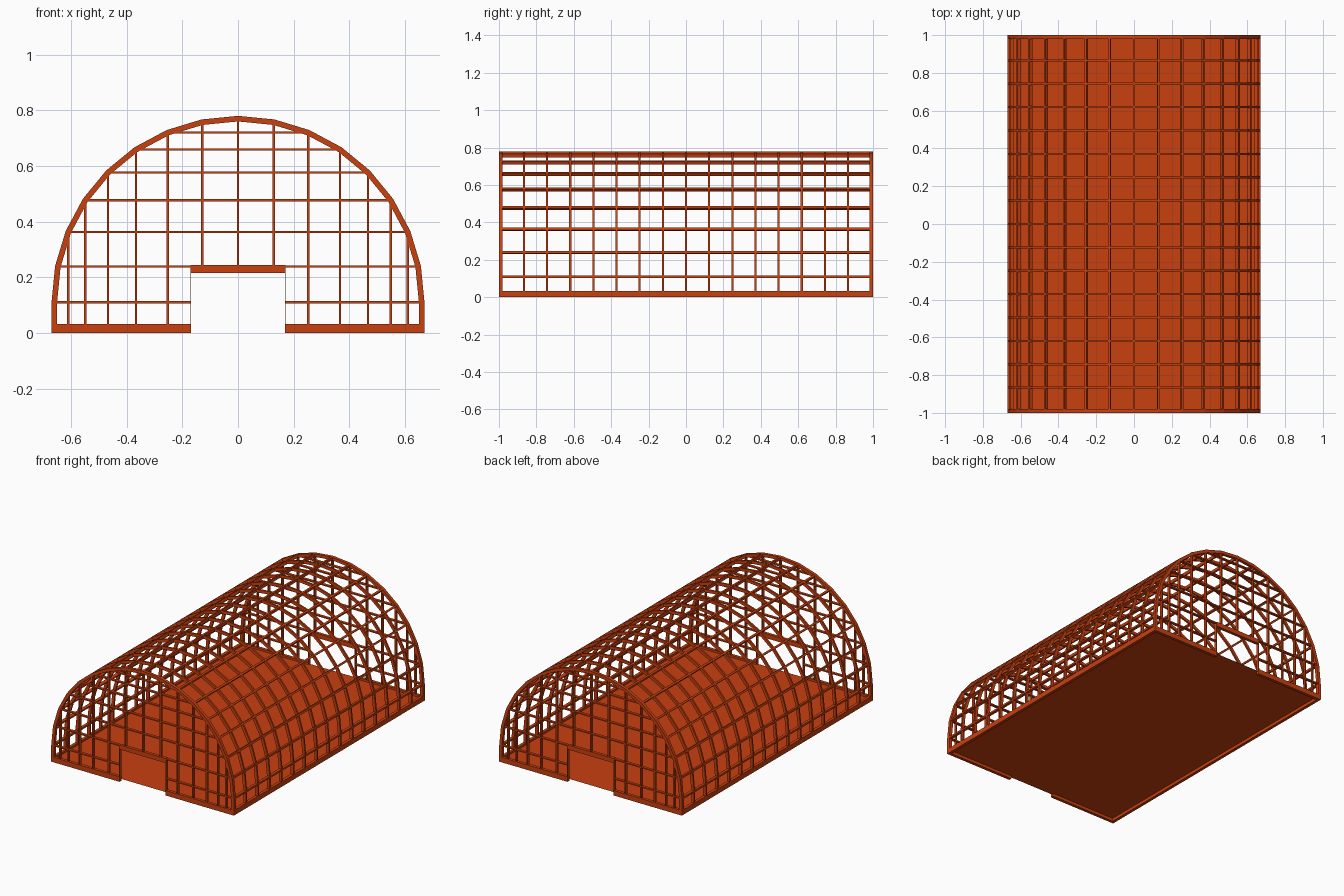
import bpy, bmesh, math
from mathutils import Matrix, Vector

if "Cube" in bpy.data.objects:
    bpy.data.objects.remove(bpy.data.objects["Cube"])

R_OUT, R_IN, R_MID = 0.67, 0.65, 0.66
CZ = 0.11            # height of the arch centre
N = 16               # arch segments
STEP = math.pi / N
Y_END = 0.99
DOOR = 0.17
BASE_H = 0.033

mat = bpy.data.materials.new("orange_frame")
mat.diffuse_color = (0.58, 0.052, 0.005, 1)
mat.use_nodes = True
mat.node_tree.nodes["Principled BSDF"].inputs["Base Color"].default_value = mat.diffuse_color


def finish(bm, name):
    me = bpy.data.meshes.new(name)
    bmesh.ops.recalc_face_normals(bm, faces=bm.faces)
    bm.to_mesh(me)
    bm.free()
    me.materials.append(mat)
    ob = bpy.data.objects.new(name, me)
    bpy.context.collection.objects.link(ob)
    return ob


def box(bm, centre, size, angle=0.0):
    m = (Matrix.Translation(Vector(centre)) @ Matrix.Rotation(angle, 4, 'Y')
         @ Matrix.Diagonal((*size, 1)))
    bmesh.ops.create_cube(bm, size=1, matrix=m)


def span(bm, x0, x1, y0, y1, z0, z1):
    box(bm, ((x0 + x1) / 2, (y0 + y1) / 2, (z0 + z1) / 2),
        (x1 - x0, y1 - y0, z1 - z0))


def arch_points(r):
    pts = [(-r, 0)]
    for i in range(N + 1):
        a = -math.pi / 2 + i * STEP
        pts.append((r * math.sin(a), CZ + r * math.cos(a)))
    return pts + [(r, 0)]


def arch(bm, y, width):
    # closed four-sided strip swept along the arch profile
    loops = []
    for r, dy in ((R_OUT, -1), (R_OUT, 1), (R_IN, 1), (R_IN, -1)):
        loops.append([bm.verts.new((x, y + dy * width / 2, z))
                      for x, z in arch_points(r)])
    for j in range(4):
        a, b = loops[j], loops[(j + 1) % 4]
        for i in range(len(a) - 1):
            bm.faces.new((a[i], a[i + 1], b[i + 1], b[i]))
    for i in (0, -1):
        bm.faces.new([l[i] for l in loops])


# Thick rims at both ends
bm = bmesh.new()
for s in (-1, 1):
    arch(bm, s * Y_END, 0.02)
finish(bm, "end_rims")

# Thin arched ribs between the rims
bm = bmesh.new()
for i in range(1, 16):
    arch(bm, -Y_END + i * 2 * Y_END / 16, 0.011)
finish(bm, "arch_ribs")

# Lengthwise bars at every arch corner
bm = bmesh.new()
for i in range(N + 1):
    a = -math.pi / 2 + i * STEP
    box(bm, (R_MID * math.sin(a), 0, CZ + R_MID * math.cos(a)),
        (0.012, 2 * Y_END, 0.019), a)
finish(bm, "long_bars")

# Base bars along the sides
bm = bmesh.new()
for s in (-1, 1):
    box(bm, (s * R_MID, 0, BASE_H / 2), (0.02, 2.0, BASE_H))
finish(bm, "side_base_bars")

# End walls: grid, base, door header and jambs
for s, name in ((-1, "front"), (1, "back")):
    y0, y1 = s * Y_END - 0.01, s * Y_END + 0.01
    g0, g1 = s * Y_END - 0.009, s * Y_END + 0.009
    h = 0.004
    bm = bmesh.new()
    for k in range(-6, 7):
        x = R_MID * math.sin(k * STEP)
        top = CZ + R_MID * math.cos(k * STEP)
        bottom = 0.24 if abs(x) < DOOR else 0.02
        span(bm, x - h, x + h, g0, g1, bottom, top)
    for k in range(2, 9):
        z = CZ + R_MID * math.cos(k * STEP)
        x = R_MID * math.sin(k * STEP)
        if z < 0.2:
            span(bm, -x, -DOOR, g0, g1, z - h, z + h)
            span(bm, DOOR, x, g0, g1, z - h, z + h)
        else:
            span(bm, -x, x, g0, g1, z - h, z + h)
    finish(bm, name + "_wall_grid")

    bm = bmesh.new()
    span(bm, -R_OUT, -DOOR, y0, y1, 0, BASE_H)
    span(bm, DOOR, R_OUT, y0, y1, 0, BASE_H)
    finish(bm, name + "_base_bars")

    bm = bmesh.new()
    span(bm, -DOOR, DOOR, y0, y1, 0.215, 0.245)
    for t in (-1, 1):
        box(bm, (t * DOOR, s * Y_END, 0.122), (0.003, 0.02, 0.244))
    finish(bm, name + "_door_frame")

# Thin floor sheet inside the base bars
bm = bmesh.new()
bmesh.ops.create_grid(bm, x_segments=1, y_segments=1, size=1,
                      matrix=Matrix.Translation((0, 0, 0.02))
                      @ Matrix.Diagonal((R_MID, 0.995, 1, 1)))
finish(bm, "floor")
